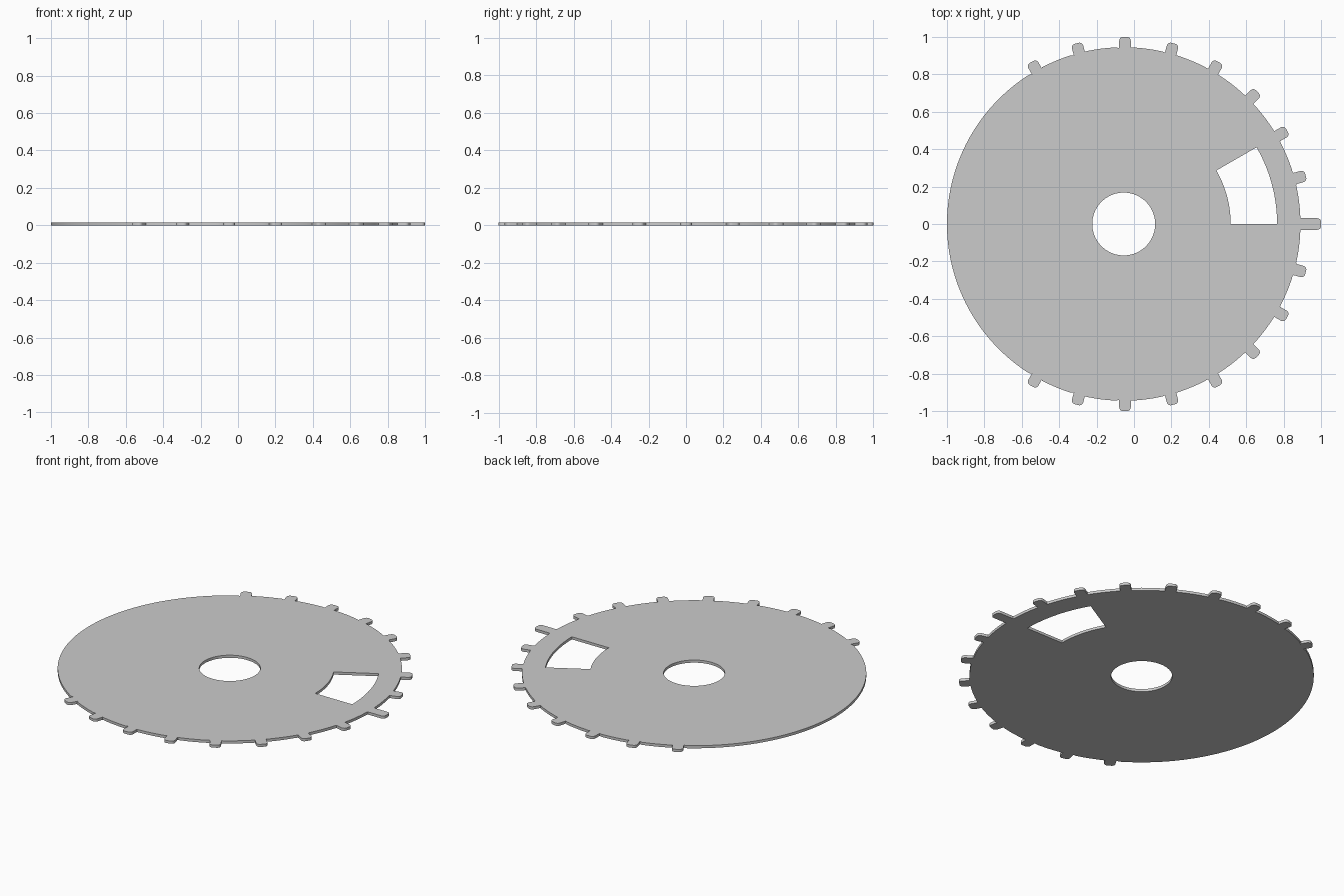
import bpy, bmesh
from math import cos, sin, radians, pi

if "Cube" in bpy.data.objects:
    bpy.data.objects.remove(bpy.data.objects["Cube"])

R, T = 0.945, 0.016          # disc radius, plate thickness
CX = -0.055                  # disc centre
TX = -0.048                  # centre of the tooth ring
HALF_W, ROUND = 0.031, 0.02  # tooth half width, corner radius


def arc(cx, cy, r, a0, a1, n):
    return [(cx + r * cos(radians(a0 + (a1 - a0) * i / n)),
             cy + r * sin(radians(a0 + (a1 - a0) * i / n))) for i in range(n + 1)]


def tooth(angle, tip):
    # rounded tab pointing along +x, turned to its angle
    pts = [(R - 0.005, -HALF_W)]
    pts += arc(tip - ROUND, -HALF_W + ROUND, ROUND, -90, 0, 5)
    pts += arc(tip - ROUND, HALF_W - ROUND, ROUND, 0, 90, 5)
    pts += [(R - 0.005, HALF_W)]
    c, s = cos(radians(angle)), sin(radians(angle))
    return [(TX + x * c - y * s, x * s + y * c) for x, y in pts]


# outer outline: teeth every 15 degrees from -120 to 120, plain rim at the left
outline = []
gap = 2.4
for a in range(-120, 121, 15):
    outline += tooth(a, 1.0 - TX if a == 0 else 1.0)
    if a < 120:
        outline += arc(CX, 0, R, a + gap, a + 15 - gap, 8)
    else:
        outline += arc(CX, 0, R, a + gap, 240 - gap, 72)

# centre bore and sector window
bore = arc(CX, 0, 0.168, 0, 360, 96)[:-1]
window = arc(CX, 0, 0.82, 0, 30, 24) + arc(CX, 0, 0.572, 30, 0, 24)

# filled flat curve extruded to plate thickness
curve = bpy.data.curves.new("toothed_disc", 'CURVE')
curve.dimensions = '2D'
curve.fill_mode = 'BOTH'
curve.extrude = T / 2
for loop in (outline, bore, window):
    sp = curve.splines.new('POLY')
    sp.points.add(len(loop) - 1)
    for p, (x, y) in zip(sp.points, loop):
        p.co = (x, y, 0, 1)
    sp.use_cyclic_u = True
disc = bpy.data.objects.new("toothed_disc", curve)
bpy.context.collection.objects.link(disc)
bpy.context.view_layer.objects.active = disc
disc.select_set(True)
bpy.ops.object.convert(target='MESH')
disc = bpy.context.object

# weld the caps to the rim and stand the plate on the ground
bm = bmesh.new()
bm.from_mesh(disc.data)
bmesh.ops.remove_doubles(bm, verts=bm.verts, dist=1e-5)
bmesh.ops.recalc_face_normals(bm, faces=bm.faces)
bmesh.ops.translate(bm, verts=bm.verts, vec=(0, 0, T / 2))
bm.to_mesh(disc.data)
bm.free()
bpy.ops.object.shade_smooth_by_angle(angle=radians(30))
